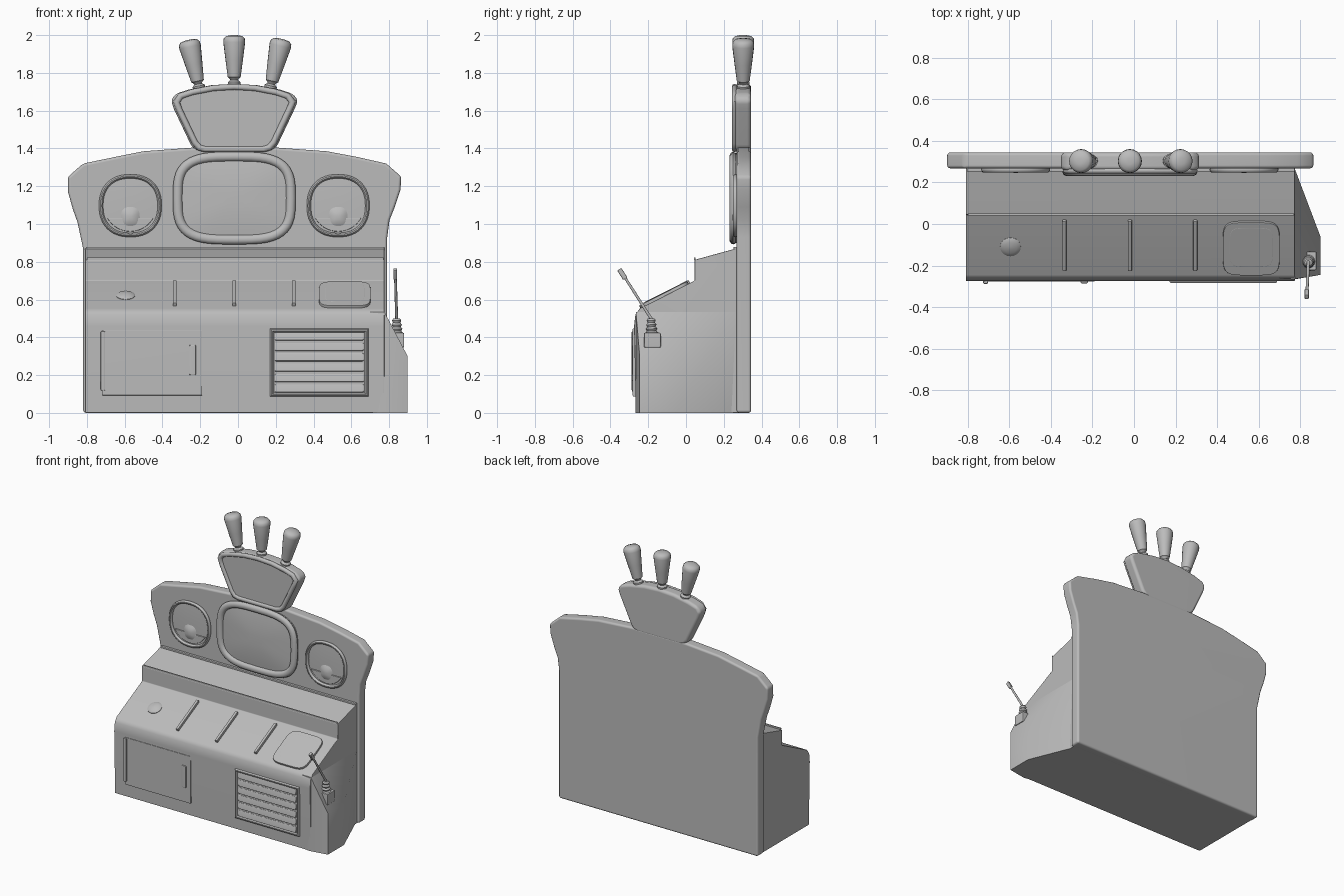
import bpy, bmesh, math
from mathutils import Vector, Matrix

cube = bpy.data.objects.get("Cube")
if cube:
    bpy.data.objects.remove(cube, do_unlink=True)

grey = bpy.data.materials.new("grey_paint")
grey.use_nodes = True
GREY = (0.5, 0.5, 0.5, 1)
grey.diffuse_color = GREY
grey.node_tree.nodes["Principled BSDF"].inputs["Base Color"].default_value = GREY


def finish(name, bm, bevel=0, segments=3):
    """Bevel hard edges, then turn the bmesh into a smooth shaded object."""
    bmesh.ops.recalc_face_normals(bm, faces=bm.faces)
    if bevel:
        hard = [e for e in bm.edges if e.is_manifold and e.calc_face_angle(0) > 0.5]
        bmesh.ops.bevel(bm, geom=hard, offset=bevel, segments=segments,
                        affect='EDGES', profile=0.5, clamp_overlap=True)
    mesh = bpy.data.meshes.new(name)
    bm.to_mesh(mesh)
    bm.free()
    mesh.materials.append(grey)
    ob = bpy.data.objects.new(name, mesh)
    bpy.context.collection.objects.link(ob)
    bpy.ops.object.select_all(action='DESELECT')
    ob.select_set(True)
    bpy.context.view_layer.objects.active = ob
    bpy.ops.object.shade_smooth_by_angle(angle=math.radians(40))
    if bevel:
        ob.modifiers.new("weighted", 'WEIGHTED_NORMAL').keep_sharp = True
    return ob


def prism(name, outline, vec, bevel=0, segments=3):
    """Extrude a closed outline of 3D points along vec."""
    bm = bmesh.new()
    face = bm.faces.new([bm.verts.new(p) for p in outline])
    ext = bmesh.ops.extrude_face_region(bm, geom=[face], use_keep_orig=True)
    bmesh.ops.translate(bm, vec=vec,
                        verts=[v for v in ext["geom"] if isinstance(v, bmesh.types.BMVert)])
    return finish(name, bm, bevel, segments)


def plate(name, outline, y0, y1, bevel=0, segments=3):
    return prism(name, [(x, y0, z) for x, z in outline], (0, y1 - y0, 0), bevel, segments)


def box(name, center, size, bevel=0, tilt=0):
    bm = bmesh.new()
    m = Matrix.Translation(center) @ Matrix.Rotation(tilt, 4, 'X') @ Matrix.Diagonal((*size, 1))
    bmesh.ops.create_cube(bm, size=1, matrix=m)
    return finish(name, bm, bevel, 2)


def lathe(name, profile, start, end, sides=20):
    """Revolve (radius, fraction) pairs about the line from start to end."""
    start, axis = Vector(start), Vector(end) - Vector(start)
    turn = axis.to_track_quat('Z', 'Y')
    bm = bmesh.new()
    rings = []
    for r, t in profile:
        rings.append([bm.verts.new(start + axis * t + turn @ Vector(
            (r * math.cos(a), r * math.sin(a), 0)))
            for a in (math.tau * i / sides for i in range(sides))])
    for low, high in zip(rings, rings[1:]):
        for i in range(sides):
            j = (i + 1) % sides
            bm.faces.new((low[i], low[j], high[j], high[i]))
    bm.faces.new(rings[0])
    bm.faces.new(rings[-1])
    return finish(name, bm)


def squircle(cx, cz, w, h, power, n=48):
    """Rounded rectangle outline with half width w and half height h."""
    def f(v):
        return math.copysign(abs(v) ** (2 / power), v)
    return [(cx + w * f(math.cos(math.tau * i / n)), cz + h * f(math.sin(math.tau * i / n)))
            for i in range(n)]


def rim(name, outline, y, radius, depth):
    """Rounded frame: an elliptical section swept round an outline in the xz plane."""
    pts = [Vector((x, 0, z)) for x, z in outline]
    n, k = len(pts), 10
    bm = bmesh.new()
    rings = []
    for i, p in enumerate(pts):
        a, b = (p - pts[i - 1]).normalized(), (pts[(i + 1) % n] - p).normalized()
        t = (a + b).normalized()
        out = Vector((t.z, 0, -t.x)) / max(0.6, t.dot(a))
        rings.append([bm.verts.new(p + out * radius * math.cos(q) + Vector((0, y + depth * math.sin(q), 0)))
                      for q in (math.tau * j / k for j in range(k))])
    for i in range(n):
        r0, r1 = rings[i], rings[(i + 1) % n]
        for j in range(k):
            m = (j + 1) % k
            bm.faces.new((r0[j], r0[m], r1[m], r1[j]))
    return finish(name, bm)


def dome(name, cx, cz, w, h, power, y, bulge):
    """Gently bulging face turned to the front."""
    bm = bmesh.new()
    rings = [[bm.verts.new((x, y - bulge * (1 - s * s), z))
              for x, z in squircle(cx, cz, w * s, h * s, power)] for s in (1, .8, .6, .4, .2)]
    for a, b in zip(rings, rings[1:]):
        for i in range(len(a)):
            j = (i + 1) % len(a)
            bm.faces.new((a[i], a[j], b[j], b[i]))
    bm.faces.new(rings[-1])
    return finish(name, bm)


# Back board with flared shoulders
plate("back_board", [(-.82, 0), (.79, 0), (.79, .93), (.802, 1.02), (.83, 1.09), (.86, 1.18),
                     (.865, 1.25), (.785, 1.32), (.63, 1.355), (.47, 1.385), (.2, 1.405),
                     (-.23, 1.405), (-.5, 1.385), (-.65, 1.355), (-.82, 1.32), (-.9, 1.25),
                     (-.9, 1.17), (-.875, 1.08), (-.85, 1.01), (-.82, .87)], .268, .345, .015)

# Console body with sloping desk and stepped shelf
desk = [(.3, 0), (-.265, 0), (-.275, .46), (-.268, .52), (-.245, .553), (.045, .70),
        (.045, .81), (.3, .88)]
prism("console_body", [(-.81, y, z) for y, z in desk], (1.585, 0, 0), .005, 2)
box("shelf_lip", (-.015, .046, .816), (1.57, .008, .012))
box("shelf_back_trim", (-.015, .262, .872), (1.58, .02, .014), .004)

# Side wing that tapers to the back
bm = bmesh.new()
for p in [(.765, -.268, 0), (.898, -.245, 0), (.898, -.06, 0), (.765, .265, 0),
          (.898, -.245, .3), (.898, -.06, .3), (.775, -.265, .535), (.775, -.06, .535),
          (.775, .265, .535), (.70, -.26, 0), (.70, .26, .535), (.70, -.26, .535)]:
    bm.verts.new(p)
bmesh.ops.convex_hull(bm, input=bm.verts)
finish("side_wing", bm)

# Main screen and the two round dials
screen = squircle(-.02, 1.137, .30, .22, 3.4)
plate("screen_housing", squircle(-.02, 1.137, .318, .238, 3.4), .25, .29)
rim("screen_frame", screen, .25, .025, .02)
dome("screen_glass", -.02, 1.137, .29, .21, 3.4, .25, .016)
for side, cx in (("right", -.57), ("left", .53)):
    rim(side + "_dial_ring", squircle(cx, 1.097, .155, .155, 2.3), .262, .011, .014)
    dome(side + "_dial_face", cx, 1.097, .15, .15, 2.3, .267, .004)
    lower = [(cx + .14 * math.cos(a), 1.1 + .14 * math.sin(a))
             for a in (math.pi * (1.16 + .68 * i / 16) for i in range(17))]
    plate(side + "_dial_lower_plate", lower, .257, .27, .004, 2)
    dome(side + "_dial_hub", cx, 1.035, .05, .055, 2.6, .262, .016)

# Crown panel above the board
crown = [(-.33, 1.69), (-.355, 1.655), (-.34, 1.61), (-.25, 1.42), (-.225, 1.39), (-.19, 1.38),
         (.15, 1.38), (.185, 1.39), (.21, 1.42), (.30, 1.61), (.318, 1.655), (.29, 1.69),
         (.22, 1.712), (.10, 1.735), (-.02, 1.742), (-.14, 1.735), (-.26, 1.712)]
plate("crown_panel", crown, .258, .345, .028, 5)


def inset(k):
    return [(-.02 + (x + .02) * k, 1.562 + (z - 1.562) * k) for x, z in crown]


rim("crown_frame", inset(.91), .257, .016, .015)
plate("crown_screen", inset(.85), .254, .262)

# Three lamps on the crown
bulb = [(.032, 0), (.034, .06), (.02, .1), (.024, .13), (.034, .16), (.046, .5), (.058, .86),
        (.056, .93), (.044, .98), (.015, 1)]
for side, base, top in (("right", (-.205, 1.715), (-.262, 1.975)),
                        ("middle", (-.02, 1.735), (-.02, 2.0)),
                        ("left", (.17, 1.715), (.232, 1.98))):
    lathe(side + "_lamp", bulb, (base[0], .303, base[1]), (top[0], .303, top[1]))


# Desk controls: button, slider bars and pad
def on_desk(y, lift=0):
    return .553 + (y + .245) * .507 + lift


TILT = math.atan(.507)
up = Vector((0, -math.sin(TILT), math.cos(TILT)))
spot = Vector((-.595, -.11, on_desk(-.11)))
lathe("desk_button", [(.05, 0), (.05, .5), (.042, .7), (.03, .85), (.01, 1)],
      spot - up * .01, spot + up * .015)
for name, x in (("right", -.335), ("middle", -.02), ("left", .295)):
    box(name + "_slider_bar", (x, -.102, on_desk(-.102, .006)), (.02, .27, .026), .005, TILT)
pad = [(x, y, on_desk(y, -.01)) for x, y in squircle(.565, -.11, .137, .128, 5)]
prism("desk_pad", pad, up * .024, .004, 2)
pad = [(x, y, on_desk(y, .01)) for x, y in squircle(.565, -.11, .105, .095, 5)]
prism("desk_pad_top", pad, up * .007, .003, 2)

# Front hatch with hinge bar and latch
box("front_hatch", (-.455, -.271, .265), (.53, .014, .345), .004)
box("hatch_hinge", (-.715, -.278, .275), (.024, .02, .315), .006)
box("hatch_latch", (-.24, -.277, .28), (.035, .018, .16), .006)

# Vent grille
vent = [(.18, .097), (.68, .097), (.68, .437), (.18, .437)]
box("vent_back", (.43, -.268, .267), (.50, .014, .34))
rim("vent_frame", vent, -.272, .011, .013)
for i in range(6):
    box(f"vent_slat_{i + 1}", (.43, -.274, .13 + i * .055), (.47, .016, .044), .006, -.2)

# Gear lever on the side wing
box("lever_base", (.84, -.178, .385), (.08, .09, .08), .008)
foot, tip = Vector((.84, -.195, .385)), Vector((.833, -.335, .735))
knee = Vector((.84, -.185, .50))
bellows = [(.038 - .0015 * i if i % 2 else .028 - .001 * i, i / 10) for i in range(11)]
lathe("lever_boot", bellows, (.84, -.18, .39), knee, 14)
lathe("lever_stick", [(.008, 0), (.007, 1)], knee + (knee - tip) * .1, tip, 10)
box("lever_grip", (.832, -.337, .735), (.02, .026, .06), .005, math.atan2(.15, .235))
